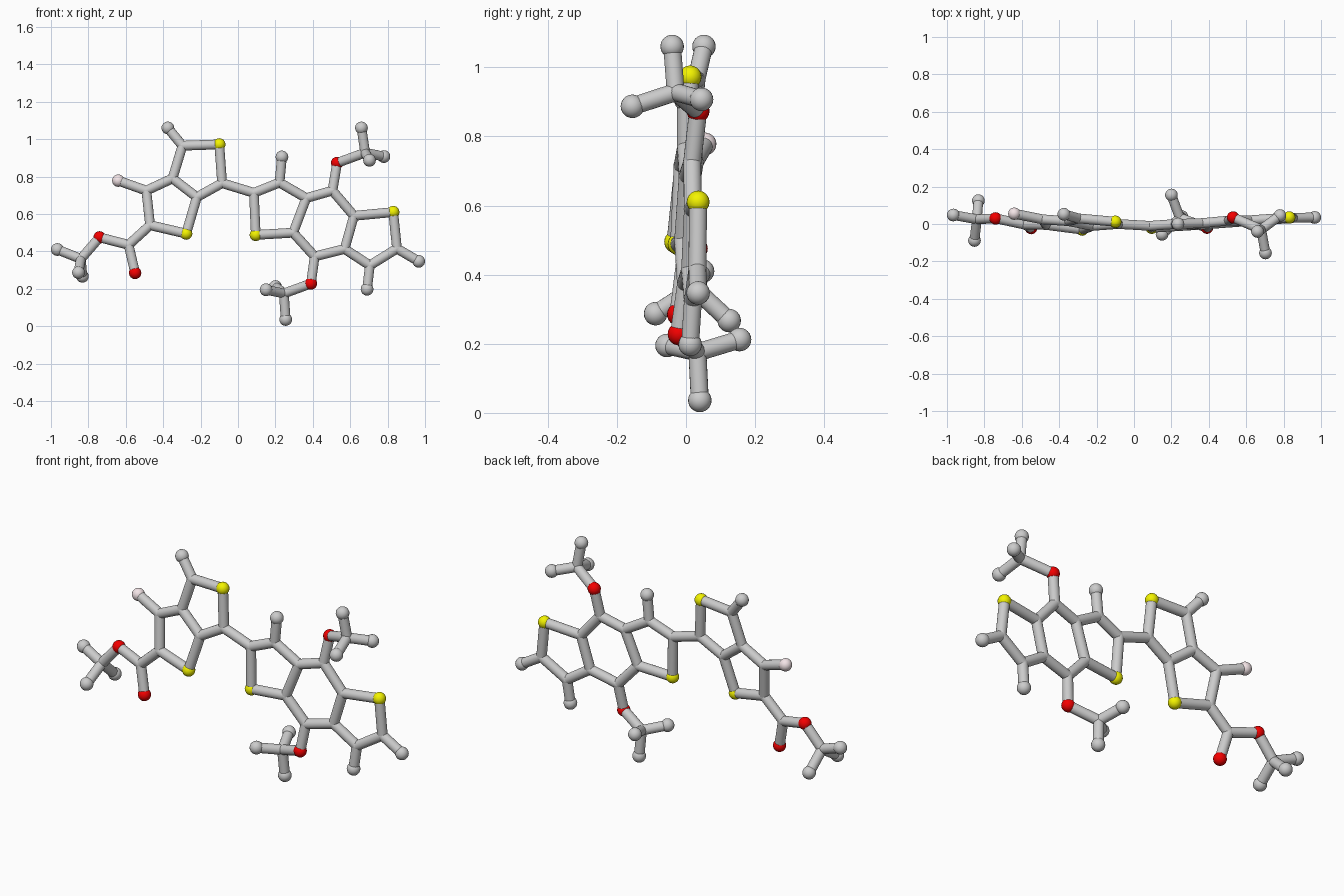
import bpy, bmesh, math
from mathutils import Vector, Matrix

if "Cube" in bpy.data.objects:
    bpy.data.objects.remove(bpy.data.objects["Cube"])

STICK_R, BALL_R = 0.026, 0.034

# Atom positions per fragment; first letter is the element (c, s, o, f, h)
fused_pair = {
    "f1": (-.64, .055, .778), "h1": (-.375, .052, 1.06), "c1": (-.297, .03, .965),
    "s1": (-.10, .012, .972), "c2": (-.085, 0, .765), "c3": (-.22, -.01, .69),
    "c4": (-.35, .015, .79), "c5": (-.49, .025, .725), "c6": (-.47, -.005, .54),
    "s2": (-.277, -.03, .495)}
ester = {
    "c7": (-.585, -.003, .435), "o1": (-.55, -.022, .285), "o2": (-.74, .03, .475),
    "c8": (-.84, .025, .36), "h2": (-.966, .048, .41), "h3": (-.853, -.088, .287),
    "h4": (-.832, .125, .267)}
fused_triple = {
    "c9": (.085, -.01, .713), "s3": (.095, -.02, .488), "c10": (.222, 0, .768),
    "h5": (.235, 0, .905), "c11": (.365, .005, .685), "c12": (.295, -.008, .5),
    "c13": (.505, .018, .725), "c15": (.62, .02, .59), "s4": (.83, .035, .61),
    "c16": (.85, .033, .415), "h6": (.966, .035, .347), "c17": (.705, .02, .325),
    "h7": (.69, .012, .198), "c18": (.57, .012, .413), "c19": (.41, 0, .373)}
upper_methoxy = {
    "o3": (.53, .035, .873), "c14": (.68, -.03, .928), "h8": (.66, -.04, 1.06),
    "h9": (.78, .045, .907), "h10": (.703, -.155, .887)}
lower_methoxy = {
    "o4": (.39, -.02, .228), "c20": (.245, .033, .175), "h11": (.255, .04, .036),
    "h12": (.15, -.055, .195), "h13": (.2, .155, .212)}

# Bonds written as chains of atoms
parts = [
    ("left_fused_rings", fused_pair,
     ["h1 c1 s1 c2 c3 s2 c6 c5 c4 c1", "c3 c4", "c5 f1", "c2 c9"]),
    ("ester_branch", ester, ["c6 c7 o1", "c7 o2 c8 h2", "h3 c8 h4"]),
    ("right_fused_rings", fused_triple,
     ["c9 s3 c12 c11 c10 c9", "c10 h5", "c11 c13 c15 c18 c19 c12",
      "c15 s4 c16 c17 c18", "c16 h6", "c17 h7"]),
    ("upper_methoxy", upper_methoxy, ["c13 o3 c14 h8", "h9 c14 h10"]),
    ("lower_methoxy", lower_methoxy, ["c19 o4 c20 h11", "h12 c20 h13"]),
]
atoms = {k: Vector(v) for p in parts for k, v in p[1].items()}


def add_ball(bm, p, r):
    bmesh.ops.create_uvsphere(bm, u_segments=20, v_segments=12, radius=r,
                              matrix=Matrix.Translation(p))


def add_stick(bm, a, b):
    d = b - a
    m = Matrix.Translation((a + b) / 2) @ d.to_track_quat('Z', 'Y').to_matrix().to_4x4()
    bmesh.ops.create_cone(bm, cap_ends=True, segments=20, radius1=STICK_R,
                          radius2=STICK_R, depth=d.length, matrix=m)


def finish(name, bm, color=None):
    me = bpy.data.meshes.new(name)
    bm.to_mesh(me)
    bm.free()
    ob = bpy.data.objects.new(name, me)
    bpy.context.collection.objects.link(ob)
    if color:
        mat = bpy.data.materials.new(name)
        mat.diffuse_color = color
        mat.use_nodes = True
        mat.node_tree.nodes["Principled BSDF"].inputs["Base Color"].default_value = mat.diffuse_color
        me.materials.append(mat)
    bpy.ops.object.select_all(action='DESELECT')
    ob.select_set(True)
    bpy.context.view_layer.objects.active = ob
    bpy.ops.object.shade_smooth_by_angle(angle=math.radians(40))


# Grey sticks, their rounded joints and the hydrogen end balls
for name, table, chains in parts:
    bm = bmesh.new()
    for chain in chains:
        keys = chain.split()
        for a, b in zip(keys, keys[1:]):
            add_stick(bm, atoms[a], atoms[b])
    for k in table:
        if k[0] in "ch":
            add_ball(bm, atoms[k], BALL_R if k[0] == "h" else STICK_R * 1.03)
    finish(name, bm)

# Coloured balls, one object per element
for letter, name, color in [("s", "sulfur_balls", (.9, .9, 0, 1)),
                            ("o", "oxygen_balls", (.9, 0, 0, 1)),
                            ("f", "fluorine_ball", (.9, .78, .8, 1))]:
    bm = bmesh.new()
    for k, p in atoms.items():
        if k[0] == letter:
            add_ball(bm, p, .033)
    finish(name, bm, color)
